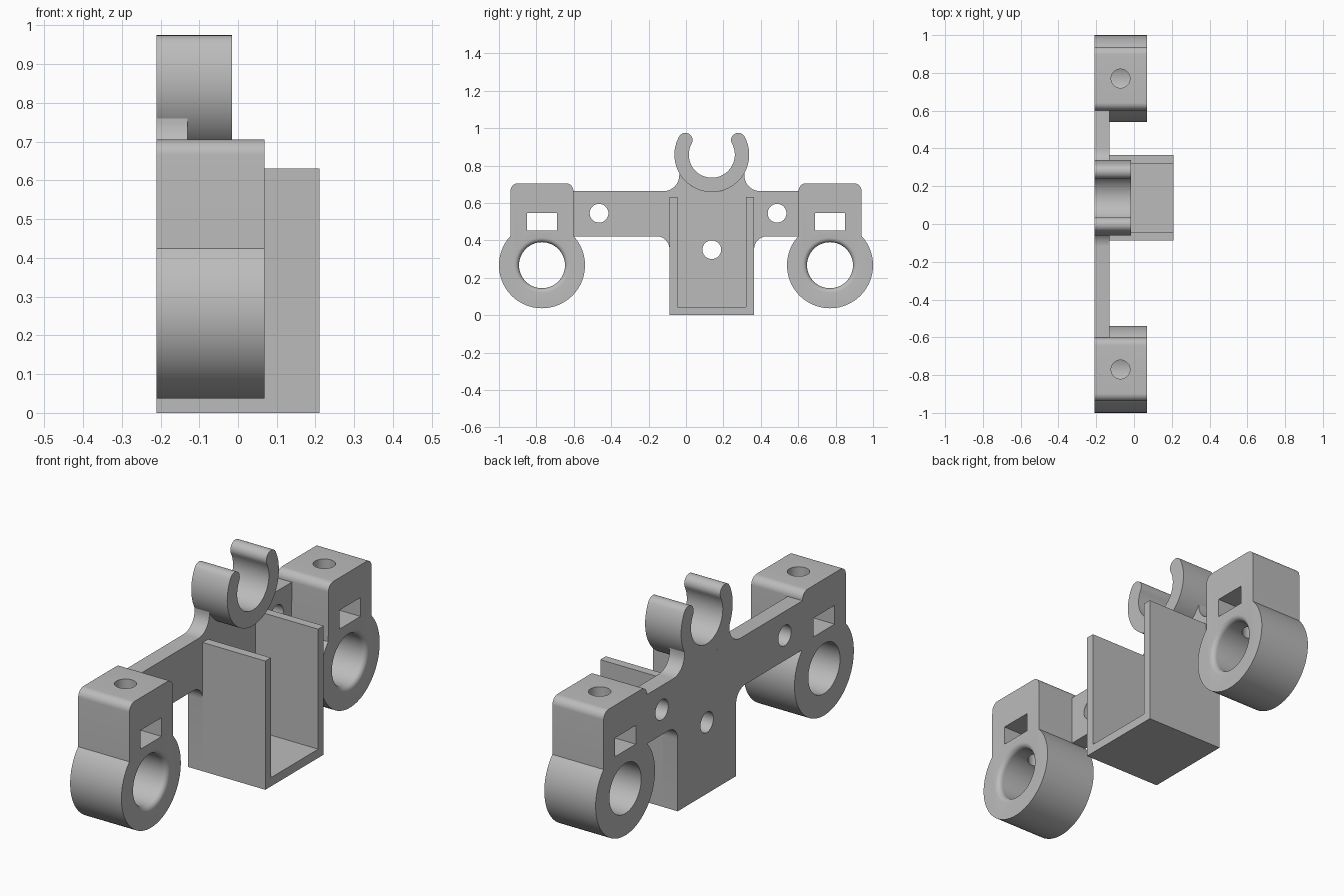
import bpy, bmesh
from math import sin, cos, radians, pi
from mathutils import Matrix

if "Cube" in bpy.data.objects:
    bpy.data.objects.remove(bpy.data.objects["Cube"])

grey = bpy.data.materials.new("plain grey")
grey.use_nodes = True
grey.diffuse_color = (0.5, 0.5, 0.5, 1)
grey.node_tree.nodes["Principled BSDF"].inputs["Base Color"].default_value = (0.5, 0.5, 0.5, 1)

BACK, PLATE_FRONT, CLAMP_FRONT, CLIP_FRONT, TRAY_FRONT = -0.21, -0.13, 0.068, -0.015, 0.21
MID = 0.138  # centre line of tray, neck and clip


def arc(cy, cz, r, a0, a1, n=10):
    steps = [radians(a0 + (a1 - a0) * i / n) for i in range(n + 1)]
    return [(cy + r * cos(a), cz + r * sin(a)) for a in steps]


def finish(name, bm):
    bmesh.ops.recalc_face_normals(bm, faces=bm.faces)
    mesh = bpy.data.meshes.new(name)
    bm.to_mesh(mesh)
    bm.free()
    mesh.materials.append(grey)
    obj = bpy.data.objects.new(name, mesh)
    bpy.context.collection.objects.link(obj)
    return obj


def extrude(name, outline, x0, x1):
    """Side profile (y, z) pushed along x."""
    bm = bmesh.new()
    face = bm.faces.new([bm.verts.new((x0, y, z)) for y, z in outline])
    new = bmesh.ops.extrude_face_region(bm, geom=[face])["geom"]
    verts = [v for v in new if isinstance(v, bmesh.types.BMVert)]
    bmesh.ops.translate(bm, verts=verts, vec=(x1 - x0, 0, 0))
    return finish(name, bm)


def lathe(name, rings, y, z, n=64):
    """Solid turned around an x axis from (x, radius) rings."""
    bm = bmesh.new()
    loops = [[bm.verts.new((x, py, pz)) for py, pz in arc(y, z, r, 0, 360, n)[:-1]]
             for x, r in rings]
    for a, b in zip(loops, loops[1:]):
        for i in range(n):
            j = (i + 1) % n
            bm.faces.new((a[i], a[j], b[j], b[i]))
    bm.faces.new(loops[0])
    bm.faces.new(loops[-1])
    return finish(name, bm)


def cut(obj, cutter):
    cutter.hide_render = True
    mod = obj.modifiers.new("cut", "BOOLEAN")
    mod.operation, mod.solver, mod.object = "DIFFERENCE", "EXACT", cutter
    bpy.context.view_layer.objects.active = obj
    bpy.ops.object.modifier_apply(modifier=mod.name)
    bpy.data.objects.remove(cutter)


def smooth(obj):
    bpy.ops.object.select_all(action="DESELECT")
    obj.select_set(True)
    bpy.context.view_layer.objects.active = obj
    bpy.ops.object.shade_smooth_by_angle(angle=radians(30))


# Back plate: arms, neck and tray back in one filleted outline
LOW, HIGH, HALF, NECK = 0.422, 0.663, 0.226, 0.174
CLIP_Z, CLIP_R, BORE = 0.858, 0.2, 0.123
f, g = 0.07, 0.085
outline = [(MID - HALF, 0), (MID + HALF, 0)]
outline += arc(MID + HALF + f, LOW - f, f, 180, 90)
outline += [(0.602, LOW), (0.602, HIGH)]
outline += arc(MID + NECK + g, HIGH + g, g, 270, 180)
outline += arc(MID, CLIP_Z, CLIP_R, -29.5, -150.5, 30)
outline += arc(MID - NECK - g, HIGH + g, g, 0, -90)
outline += [(-0.602, HIGH), (-0.602, LOW)]
outline += arc(MID - HALF - f, LOW - f, f, 90, 0)
plate = extrude("back_plate", outline, BACK, PLATE_FRONT)
for y, z in ((-0.465, 0.545), (0.487, 0.545), (MID, 0.35)):
    cut(plate, lathe("screw_cutter", [(BACK - 0.1, 0.05), (PLATE_FRONT + 0.1, 0.05)], y, z, 40))
smooth(plate)

# Tray: U-shaped channel open at the top and front
TOP, WALL = 0.631, 0.043
inner = HALF - WALL
extrude("tray", [(MID - HALF, 0), (MID + HALF, 0), (MID + HALF, TOP), (MID + inner, TOP),
                 (MID + inner, WALL), (MID - inner, WALL), (MID - inner, TOP),
                 (MID - HALF, TOP)], PLATE_FRONT, TRAY_FRONT)

# Snap clip: open ring with rounded tips
tip, mid_r, a = (CLIP_R - BORE) / 2, (CLIP_R + BORE) / 2, 29
ty, tz = mid_r * cos(radians(a)), CLIP_Z + mid_r * sin(radians(a))
outline = arc(MID, CLIP_Z, CLIP_R, 180 - a, 360 + a, 56)
outline += arc(MID + ty, tz, tip, a, a + 180, 14)[1:-1]
outline += arc(MID, CLIP_Z, BORE, 360 + a, 180 - a, 56)
outline += arc(MID - ty, tz, tip, -a, 180 - a, 14)[1:-1]
# the second tip turns from the inner wall to the outer wall
clip = extrude("snap_clip", outline, BACK, CLIP_FRONT)
smooth(clip)

# Rod clamps: ring below a rounded block, with bore, nut slot and screw hole
RING_Z, RING_R, W, r, lip = 0.267, 0.23, 0.168, 0.04, 0.025
for name, y in (("front_clamp", -0.77), ("rear_clamp", 0.77)):
    outline = arc(y, RING_Z, RING_R, 137, 403, 64)
    outline += arc(y + W - r, 0.705 - r, r, 0, 90)
    outline += arc(y - W + r, 0.705 - r, r, 90, 180)
    clamp = extrude(name, outline, BACK, CLAMP_FRONT)
    rings = [(BACK - 0.1, BORE)]
    rings += [(CLAMP_FRONT - lip + lip * sin(t), BORE + lip * (1 - cos(t)))
              for t in (i * pi / 12 for i in range(7))]
    rings += [(CLAMP_FRONT + 0.1, BORE + lip)]
    cut(clamp, lathe("bore_cutter", rings, y, RING_Z))
    s = 0.081
    cut(clamp, extrude("slot_cutter", [(y - s, 0.453), (y + s, 0.453), (y + s, 0.545),
                                       (y - s, 0.545)], BACK - 0.1, CLAMP_FRONT + 0.1))
    bm = bmesh.new()
    bmesh.ops.create_cone(bm, cap_ends=True, segments=40, radius1=0.05, radius2=0.05, depth=0.5,
                          matrix=Matrix.Translation((-0.071, y, RING_Z + 0.25)))
    cut(clamp, finish("screw_cutter", bm))
    smooth(clamp)
